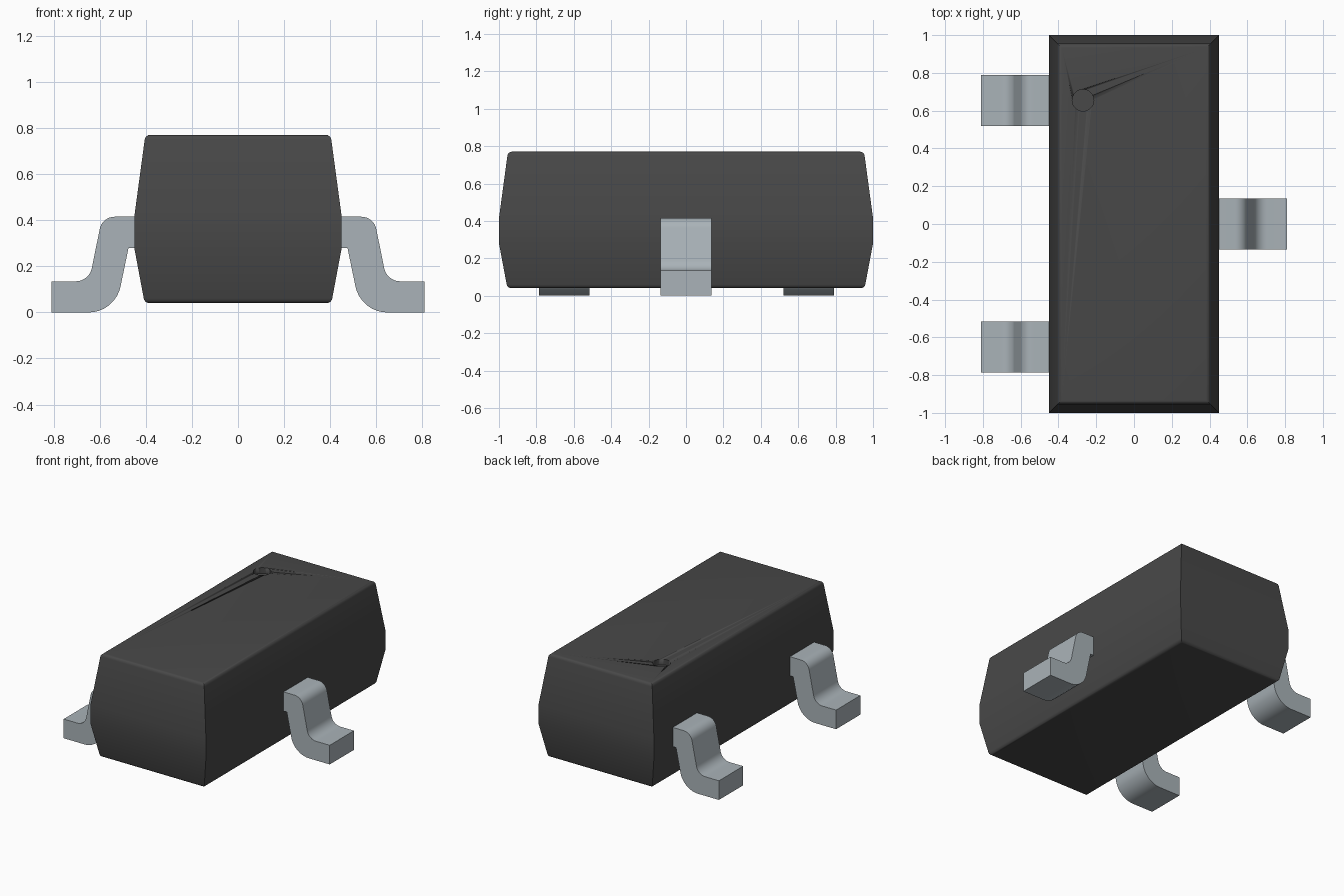
import bpy, bmesh, math
from mathutils import Vector

if "Cube" in bpy.data.objects:
    bpy.data.objects.remove(bpy.data.objects["Cube"], do_unlink=True)


def material(name, rgb, rough):
    m = bpy.data.materials.new(name)
    m.use_nodes = True
    m.diffuse_color = (*rgb, 1)
    bsdf = next(n for n in m.node_tree.nodes if n.type == 'BSDF_PRINCIPLED')
    bsdf.inputs["Base Color"].default_value = (*rgb, 1)
    bsdf.inputs["Roughness"].default_value = rough
    return m


def finish(bm, name, mat, angle):
    bmesh.ops.recalc_face_normals(bm, faces=bm.faces)
    mesh = bpy.data.meshes.new(name)
    bm.to_mesh(mesh)
    bm.free()
    ob = bpy.data.objects.new(name, mesh)
    bpy.context.collection.objects.link(ob)
    mesh.materials.append(mat)
    bpy.ops.object.select_all(action='DESELECT')
    ob.select_set(True)
    bpy.context.view_layer.objects.active = ob
    bpy.ops.object.shade_smooth_by_angle(angle=math.radians(angle))
    return ob


def fillet(corners, steps=8):
    """Round each (x, z, radius) corner of a closed outline."""
    out = []
    for i, (x, z, r) in enumerate(corners):
        p = Vector((x, z))
        if r == 0:
            out.append(p)
            continue
        a = (Vector(corners[i - 1][:2]) - p).normalized()
        b = (Vector(corners[(i + 1) % len(corners)][:2]) - p).normalized()
        half = a.angle(b) / 2
        centre = p + (a + b).normalized() * r / math.sin(half)
        start = p + a * r / math.tan(half) - centre
        end = p + b * r / math.tan(half) - centre
        for k in range(steps + 1):
            t = k / steps
            out.append(centre + start.lerp(end, t).normalized() * r)
    return out


plastic = material("black plastic", (0.065, 0.065, 0.065), 0.6)
metal = material("tinned metal", (0.40, 0.45, 0.48), 0.4)

# Moulded body: four stacked rectangles, widest in a band at the middle
bm = bmesh.new()
rings = []
for hx, hy, z in ((0.405, 0.955, 0.04), (0.45, 1.0, 0.28),
                  (0.45, 1.0, 0.415), (0.402, 0.952, 0.77)):
    rings.append([bm.verts.new((sx * hx, sy * hy, z))
                  for sx, sy in ((-1, -1), (1, -1), (1, 1), (-1, 1))])
for lo, hi in zip(rings, rings[1:]):
    for i in range(4):
        j = (i + 1) % 4
        bm.faces.new((lo[i], lo[j], hi[j], hi[i]))
bm.faces.new(rings[0][::-1])
bm.faces.new(rings[-1])
rims = [e for e in bm.edges
        if all(v.co.z < 0.1 for v in e.verts) or all(v.co.z > 0.7 for v in e.verts)]
bmesh.ops.bevel(bm, geom=rims, offset=0.02, segments=4, profile=0.5, affect='EDGES')
body = finish(bm, "body", plastic, 35)

# Round pin-one dimple sunk into the top
bm = bmesh.new()
bmesh.ops.create_cone(bm, cap_ends=True, segments=40, radius1=0.057, radius2=0.057, depth=0.08)
bmesh.ops.translate(bm, verts=bm.verts, vec=(-0.27, 0.655, 0.77))
cutter = finish(bm, "dimple_cutter", plastic, 35)
cutter.hide_render = True
cut = body.modifiers.new("dimple", 'BOOLEAN')
cut.operation = 'DIFFERENCE'
cut.solver = 'EXACT'
cut.object = cutter
bpy.ops.object.select_all(action='DESELECT')
body.select_set(True)
bpy.context.view_layer.objects.active = body
bpy.ops.object.modifier_apply(modifier=cut.name)
bpy.data.objects.remove(cutter, do_unlink=True)

# Gull-wing leads: one rounded outline, extruded across the lead's width
OUTLINE = fillet([(0.40, 0.415, 0), (0.589, 0.415, 0.065), (0.646, 0.135, 0.07),
                  (0.81, 0.135, 0), (0.81, 0, 0), (0.533, 0, 0.14),
                  (0.475, 0.28, 0), (0.40, 0.28, 0)])


def lead(name, side, y):
    bm = bmesh.new()
    face = bm.faces.new([bm.verts.new((side * p.x, y - 0.135, p.y)) for p in OUTLINE])
    side_faces = bmesh.ops.extrude_face_region(bm, geom=[face], use_keep_orig=True)
    moved = [g for g in side_faces["geom"] if isinstance(g, bmesh.types.BMVert)]
    bmesh.ops.translate(bm, verts=moved, vec=(0, 0.27, 0))
    return finish(bm, name, metal, 35)


lead("left_lead", 1, 0)
lead("right_front_lead", -1, -0.65)
lead("right_back_lead", -1, 0.655)
